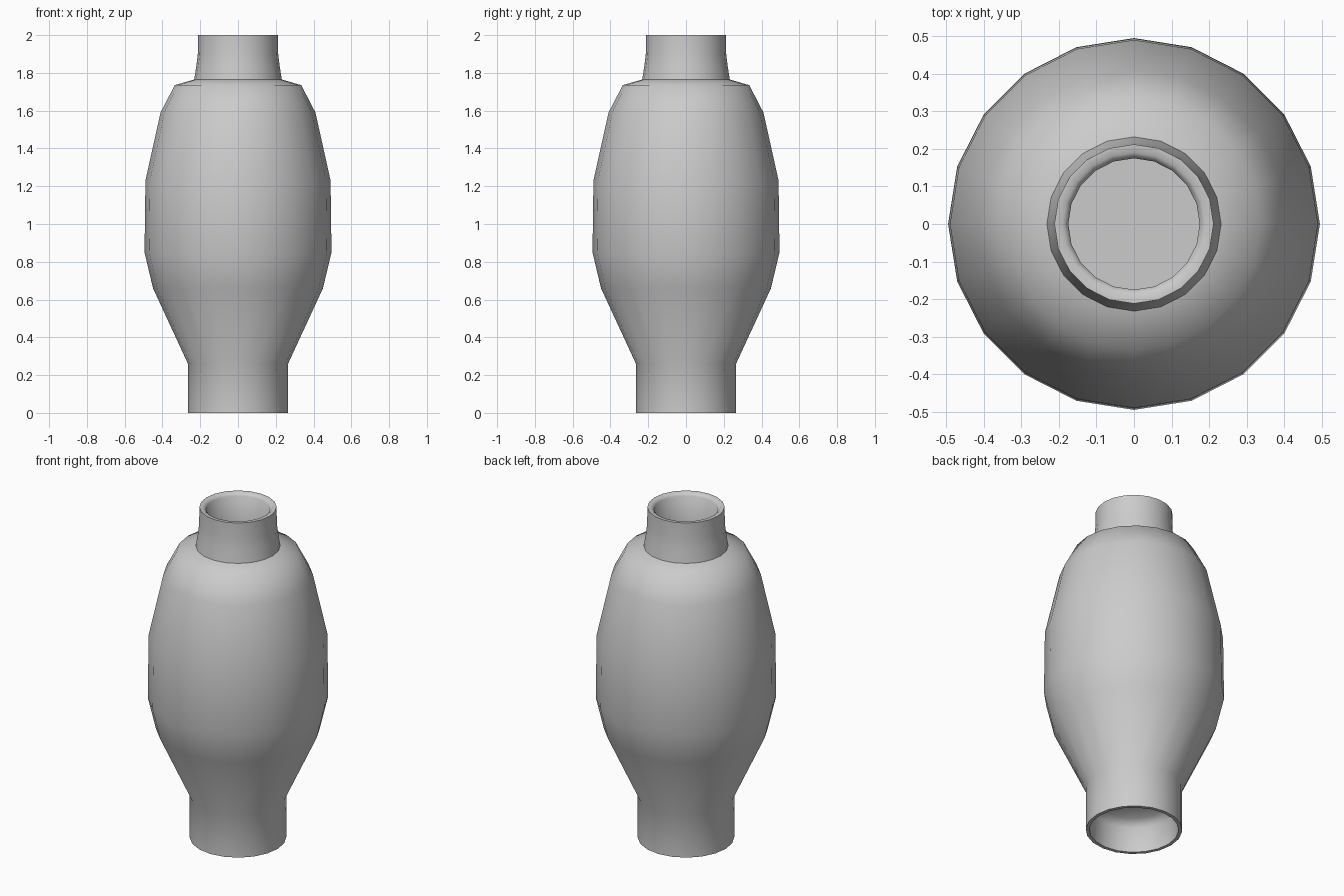
import bpy, bmesh, math

if "Cube" in bpy.data.objects:
    bpy.data.objects.remove(bpy.data.objects["Cube"])

SIDES = 20

# Closed half-profile (radius, height): underside recess, outer wall, lip, inner wall, floor
PROFILE = [
    (0, 0.19), (0.20, 0.19), (0.24, 0.15), (0.245, 0),
    (0.265, 0), (0.265, 0.26), (0.45, 0.66), (0.495, 0.85), (0.49, 1.23),
    (0.41, 1.59), (0.335, 1.735), (0.232, 1.765),
    (0.22, 1.84), (0.213, 1.90), (0.212, 2.0),
    (0.19, 2.0), (0.175, 1.985), (0.175, 1.76),
    (0.31, 1.70), (0.38, 1.57), (0.455, 1.22), (0.46, 0.86),
    (0.42, 0.68), (0.235, 0.28), (0.23, 0.23), (0, 0.23),
]


def lathe(name, profile, sides):
    bm = bmesh.new()
    verts = [bm.verts.new((r, 0, z)) for r, z in profile]
    edges = [bm.edges.new(pair) for pair in zip(verts, verts[1:])]
    bmesh.ops.spin(bm, geom=verts + edges, cent=(0, 0, 0), axis=(0, 0, 1),
                   angle=math.tau, steps=sides, use_merge=True)
    bmesh.ops.remove_doubles(bm, verts=bm.verts, dist=1e-4)
    bmesh.ops.recalc_face_normals(bm, faces=bm.faces)
    mesh = bpy.data.meshes.new(name)
    bm.to_mesh(mesh)
    bm.free()
    obj = bpy.data.objects.new(name, mesh)
    bpy.context.collection.objects.link(obj)
    return obj


# Hollow vase with a recessed foot
vase = lathe("vase", PROFILE, SIDES)
bpy.context.view_layer.objects.active = vase
vase.select_set(True)
bpy.ops.object.shade_smooth_by_angle(angle=math.radians(52))
